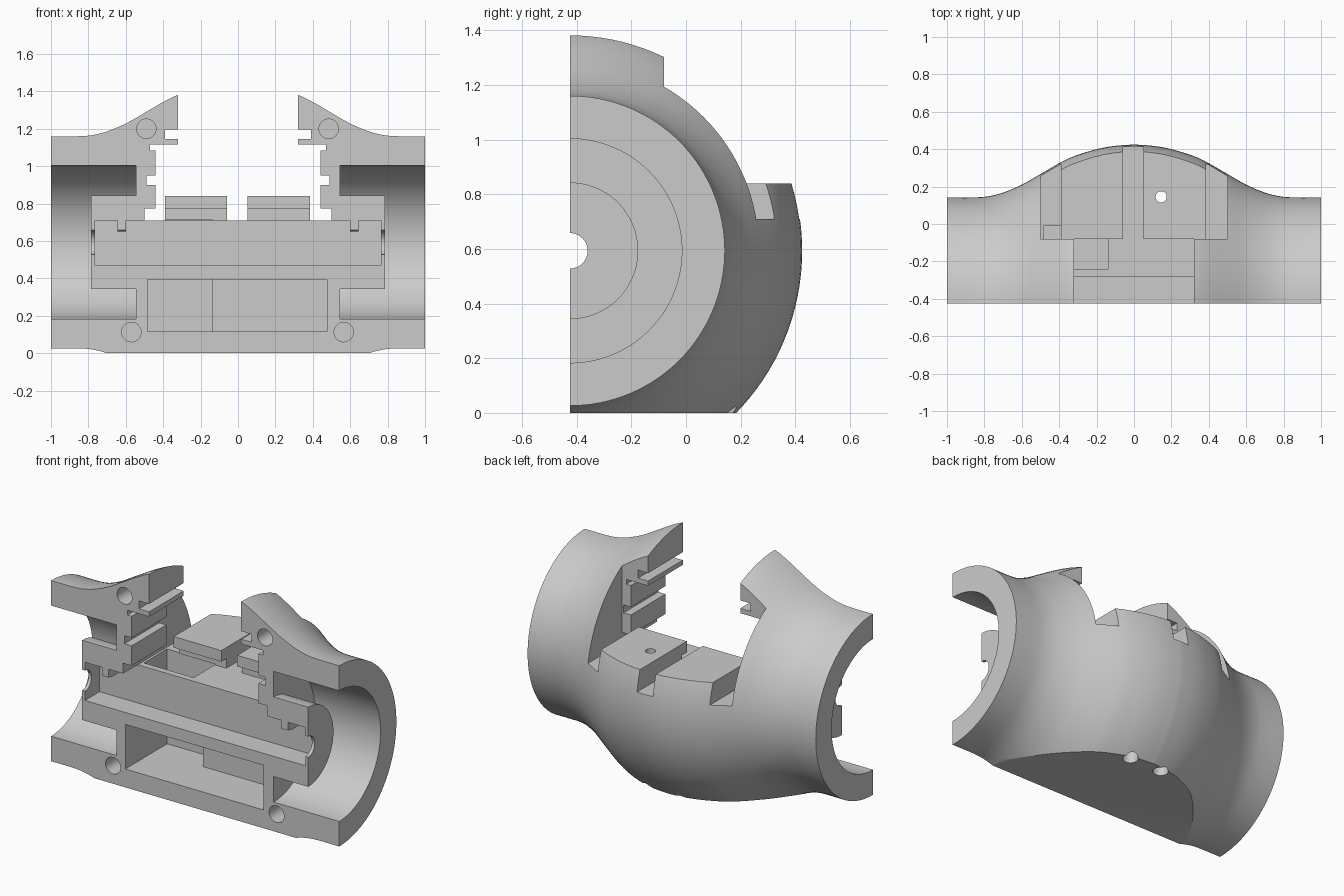
import bpy
import bmesh
from math import radians, pi
from mathutils import Matrix, Vector

cube = bpy.data.objects.get("Cube")
if cube:
    bpy.data.objects.remove(cube, do_unlink=True)

AXIS_Y, AXIS_Z = -0.425, 0.593   # turning axis, lying in the split plane
SPLIT = -0.425                   # flat split face
LIP_BACK = -0.08                 # where the upper lips end

grey = bpy.data.materials.new("plain_grey")
grey.use_nodes = True
grey.diffuse_color = (0.6, 0.6, 0.6, 1)
grey.node_tree.nodes["Principled BSDF"].inputs["Base Color"].default_value = (0.6, 0.6, 0.6, 1)


def to_object(name, bm):
    bmesh.ops.recalc_face_normals(bm, faces=bm.faces)
    mesh = bpy.data.meshes.new(name)
    bm.to_mesh(mesh)
    bm.free()
    mesh.materials.append(grey)
    obj = bpy.data.objects.new(name, mesh)
    bpy.context.collection.objects.link(obj)
    return obj


def prism(name, outline, y0, y1):
    """Extrude an x-z outline from y0 to y1."""
    bm = bmesh.new()
    face = bm.faces.new([bm.verts.new((x, y0, z)) for x, z in outline])
    moved = bmesh.ops.extrude_face_region(bm, geom=[face])["geom"]
    verts = [v for v in moved if isinstance(v, bmesh.types.BMVert)]
    bmesh.ops.translate(bm, verts=verts, vec=(0, y1 - y0, 0))
    return to_object(name, bm)


def box(name, x, y, z):
    return prism(name, [(x[0], z[0]), (x[1], z[0]), (x[1], z[1]), (x[0], z[1])], *y)


def rod(name, centre, radius, length, axis):
    bm = bmesh.new()
    turn = Vector((0, 0, 1)).rotation_difference(Vector(axis)).to_matrix().to_4x4()
    bmesh.ops.create_cone(bm, cap_ends=True, segments=40, radius1=radius, radius2=radius,
                          depth=length, matrix=Matrix.Translation(centre) @ turn)
    return to_object(name, bm)


def mirrored(half):
    """Complete a right-hand x-z outline with its left-hand mirror."""
    return half + [(-x, z) for x, z in reversed(half)]


def smooth_curve(pts, steps=4):
    """Catmull-Rom curve through the points."""
    pts = [Vector(p) for p in pts]
    ext = [pts[0]] + pts + [pts[-1]]
    out = []
    for a, b, c, d in zip(ext, ext[1:], ext[2:], ext[3:]):
        for i in range(steps):
            t = i / steps
            out.append(0.5 * (2 * b + (c - a) * t + (2 * a - 5 * b + 4 * c - d) * t * t
                              + (3 * b - a - 3 * c + d) * t ** 3))
    return [tuple(p) for p in out + [pts[-1]]]


def lathe(name, profile, segments=128):
    """Revolve an (x, radius) profile around the turning axis."""
    bm = bmesh.new()
    verts = [bm.verts.new((x, AXIS_Y, AXIS_Z + r)) for x, r in profile]
    edges = [bm.edges.new(pair) for pair in zip(verts, verts[1:])]
    bmesh.ops.spin(bm, geom=verts + edges, cent=(0, AXIS_Y, AXIS_Z), axis=(1, 0, 0),
                   angle=2 * pi, steps=segments)
    bmesh.ops.remove_doubles(bm, verts=bm.verts, dist=0.0002)
    return to_object(name, bm)


# Barrel: bulged outside, end sockets with a central hub in each
bulge = smooth_curve([(0, .85), (.1, .843), (.2, .825), (.32, .788), (.4, .75), (.5, .692),
                      (.6, .635), (.7, .593), (.78, .573), (.86, .567), (1, .567)])
socket = [(1, .41), (.545, .41), (.545, .25), (.785, .25), (.785, 0)]
right_half = bulge + socket
housing = lathe("housing_half", [(-x, r) for x, r in reversed(right_half)] + right_half[1:])

cutters = [
    # Split face and flat underside
    box("split_cut", (-2, 2), (-2, SPLIT), (-1, 3)),
    box("base_cut", (-2, 2), (-2, 2), (-1, 0)),
    # Rear opening, leaving two raised pads standing on the floor
    prism("rear_opening", [(-.5, .71), (-.39, .71), (-.39, .84), (-.06, .84), (-.06, .71),
                           (.05, .71), (.05, .84), (.385, .84), (.385, .71), (.5, .71),
                           (.5, 1.7), (-.5, 1.7)], LIP_BACK - .001, 1),
    # Front opening with stepped, grooved lips
    prism("lip_opening", mirrored([
        (.5, .71), (.5, .775), (.44, .775), (.44, .9), (.49, .9), (.49, .95), (.44, .95),
        (.44, 1.085), (.47, 1.085), (.47, 1.115), (.32, 1.115), (.32, 1.145),
        (.39, 1.145), (.39, 1.195), (.32, 1.195), (.32, 1.7)]), -1, LIP_BACK),
    # Undercut below the front edge of the pads
    box("pad_undercut", (-.4, .395), (LIP_BACK - .01, LIP_BACK + .05), (.71, .77)),
    # Long cavity with a hanging tab at each end
    prism("long_cavity", mirrored([
        (.765, .47), (.765, .71), (.645, .71), (.645, .65), (.6, .65), (.6, .71),
        (.49, .71), (.49, .72)]), -1, -.28),
    rod("axle_hole", (0, AXIS_Y, AXIS_Z), .065, 1.7, (1, 0, 0)),
    # Lower pocket and the shaft that rises from it to the floor
    box("lower_pocket", (-.485, .475), (-1, -.145), (.115, .395)),
    box("riser_shaft", (-.485, -.14), (-.24, -.01), (.115, .715)),
    # Vertical holes
    rod("through_hole", (.145, .145, .5), .03, 1.2, (0, 0, 1)),
    rod("base_hole_left", (.145, .14, 0), .045, .5, (0, 0, 1)),
    rod("base_hole_right", (-.08, .14, 0), .045, .5, (0, 0, 1)),
]
# Screw holes in the split face
for x, z in [(-.49, 1.2), (.485, 1.2), (-.57, .113), (.565, .113)]:
    cutters.append(rod("screw_hole", (x, SPLIT, z), .052, .3, (0, 1, 0)))

bpy.ops.object.select_all(action='DESELECT')
bpy.context.view_layer.objects.active = housing
housing.select_set(True)
for cutter in cutters:
    cutter.hide_render = True
    mod = housing.modifiers.new(cutter.name, 'BOOLEAN')
    mod.operation = 'DIFFERENCE'
    mod.solver = 'EXACT'
    mod.object = cutter
    bpy.ops.object.modifier_apply(modifier=mod.name)
    bpy.data.objects.remove(cutter, do_unlink=True)

bpy.ops.object.shade_smooth_by_angle(angle=radians(25))
